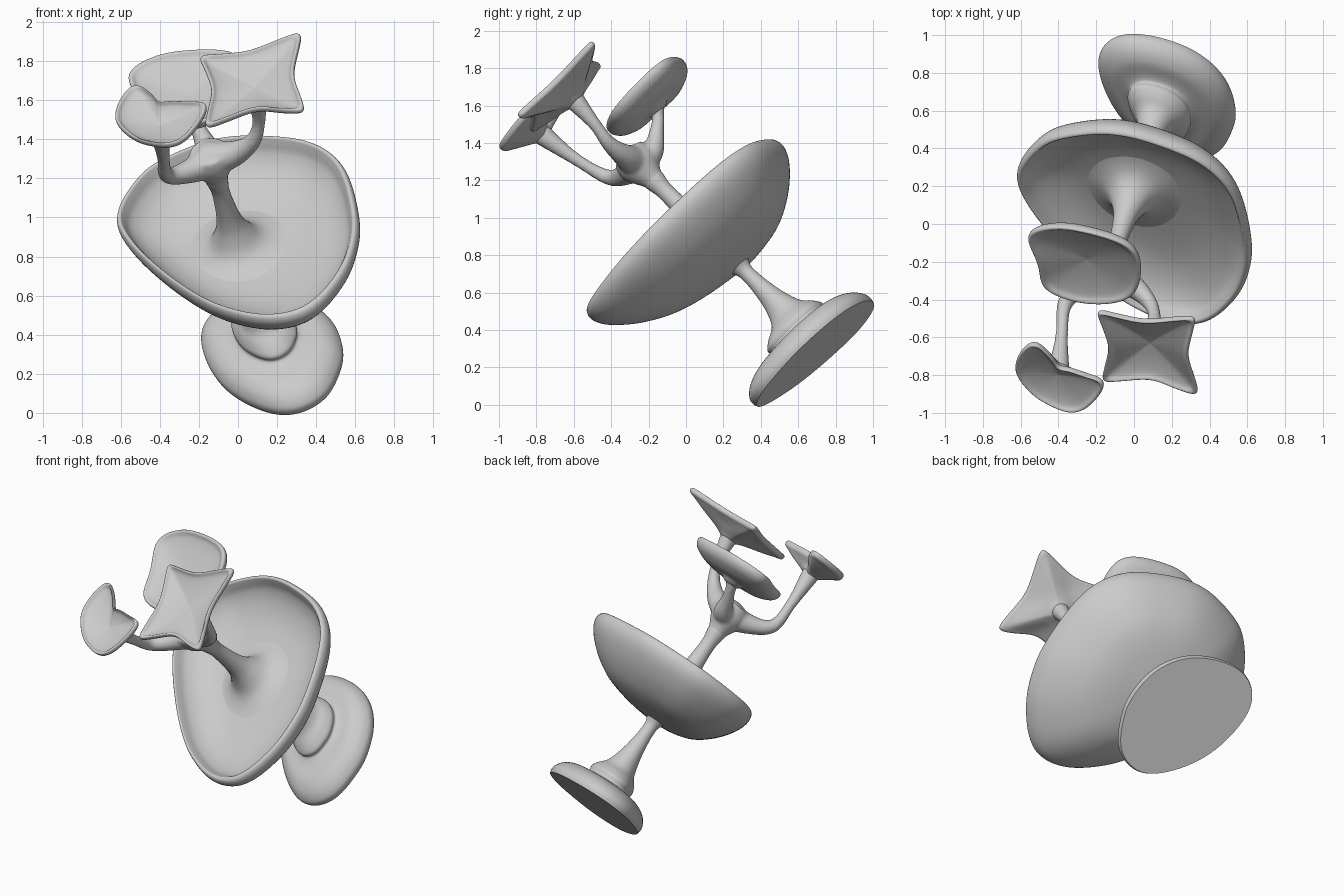
import bpy, bmesh, math
from mathutils import Vector, Matrix

if "Cube" in bpy.data.objects:
    bpy.data.objects.remove(bpy.data.objects["Cube"])

# Tilted frame shared by every part: the local z is the stem axis
AXIS = Vector((-0.21, -0.69, 0.69)).normalized()
SIDE = Vector((0.957, -0.29, 0)).normalized()
FRAME = Matrix((SIDE, AXIS.cross(SIDE), AXIS)).transposed().to_4x4()
FRAME.translation = (0.163, 0.727, 0.303)

grey = bpy.data.materials.new("soft_grey")
grey.diffuse_color = (0.6, 0.6, 0.6, 1)
grey.use_nodes = True
grey.node_tree.nodes["Principled BSDF"].inputs["Base Color"].default_value = grey.diffuse_color


def spline(points, steps, closed=False):
    """Catmull-Rom curve through the points."""
    pts = [Vector(p) for p in points]
    n = len(pts)
    out = []
    for i in range(n if closed else n - 1):
        q = [pts[j % n] if closed else pts[min(max(j, 0), n - 1)]
             for j in range(i - 1, i + 3)]
        for s in range(steps):
            t = s / steps
            out.append(0.5 * (2 * q[1] + (q[2] - q[0]) * t
                       + (2 * q[0] - 5 * q[1] + 4 * q[2] - q[3]) * t * t
                       + (3 * q[1] - q[0] - 3 * q[2] + q[3]) * t ** 3))
    if not closed:
        out.append(pts[-1])
    return out


def outline(polar, steps=8, relax=0):
    """Closed rounded outline from (angle in degrees, radius)."""
    pts = spline([(r * math.cos(math.radians(a)), r * math.sin(math.radians(a)))
                  for a, r in polar], steps, True)
    for _ in range(relax):
        pts = [(pts[i - 1] + pts[i] * 2 + pts[(i + 1) % len(pts)]) / 4
               for i in range(len(pts))]
    return pts


def finish(name, bm, angle=50):
    bmesh.ops.recalc_face_normals(bm, faces=bm.faces)
    me = bpy.data.meshes.new(name)
    bm.to_mesh(me)
    bm.free()
    me.materials.append(grey)
    ob = bpy.data.objects.new(name, me)
    bpy.context.collection.objects.link(ob)
    ob.matrix_world = FRAME
    bpy.ops.object.select_all(action='DESELECT')
    ob.select_set(True)
    bpy.context.view_layer.objects.active = ob
    bpy.ops.object.shade_smooth_by_angle(angle=math.radians(angle))
    return ob


def bridge(bm, rings):
    vs = [[bm.verts.new(p) for p in ring] for ring in rings]
    n = len(vs[0])
    for a, b in zip(vs, vs[1:]):
        for i in range(n):
            j = (i + 1) % n
            bm.faces.new((a[i], a[j], b[j], b[i]))
    bm.faces.new(vs[0][::-1])
    bm.faces.new(vs[-1])


def loft(name, shape, profile, centre=(0, 0, 0), steps=4):
    """Scale an outline along (scale, height, roundness): 1 = pure circle."""
    mean = sum(p.length for p in shape) / len(shape)
    c = Vector(centre)
    rings = []
    for f, w, k in spline(profile, steps):
        f = max(f, 0.004)
        ring = [(p * (1 - k) + p.normalized() * mean * k) * f for p in shape]
        rings.append([c + Vector((p.x, p.y, w)) for p in ring])
    bm = bmesh.new()
    bridge(bm, rings)
    return finish(name, bm)


def tube(bm, path, radii, sides=20):
    """Tapered pipe along a smooth path."""
    pts = spline([(*p, r) for p, r in zip(path, radii)], 8)
    rings = []
    for i, p in enumerate(pts):
        d = pts[min(i + 1, len(pts) - 1)].xyz - pts[max(i - 1, 0)].xyz
        rot = Vector((0, 0, 1)).rotation_difference(d)
        rings.append([p.xyz + rot @ Vector((p.w * math.cos(a), p.w * math.sin(a), 0))
                      for a in (math.tau * k / sides for k in range(sides))])
    bridge(bm, rings)


# Foot with raised boss and lower stem
foot = outline([(0, .40), (36, .365), (78, .36), (122, .405), (147, .425), (172, .385),
                (228, .325), (275, .415), (297, .50), (319, .50), (342, .43)], 8, 16)
loft("foot_and_lower_stem", foot, [
    (.985, 0, 0), (1, .025, 0), (.985, .055, 0), (.9, .095, 0), (.75, .125, 0),
    (.55, .135, 0), (.455, .15, 0), (.46, .185, 0), (.38, .225, .2), (.26, .27, .6),
    (.175, .36, .9), (.127, .46, 1), (.105, .55, 1), (.12, .61, 1), (.22, .67, 1)])

# Large bowl with full belly and rolled rim
bowl = outline([(4, .68), (36, .665), (58, .655), (78, .62), (107, .63), (134, .635),
                (150, .645), (175, .63), (196, .54), (231, .476), (266, .57),
                (285, .69), (299, .80), (313, .85), (332, .785), (348, .725)], 8, 12)
loft("large_bowl", bowl, [
    (0, .625, 0), (.07, .63, 0), (.22, .64, 0), (.42, .66, 0), (.6, .695, 0),
    (.76, .755, 0), (.88, .82, 0), (.965, .885, 0), (1, .94, 0), (.99, .98, 0),
    (.96, .99, 0), (.935, .965, 0), (.89, .915, 0), (.78, .86, 0), (.6, .815, 0),
    (.35, .795, 0), (0, .79, 0)])

# Upper stem flaring out of the bowl floor
round_shape = outline([(a, 1) for a in range(0, 360, 45)], 4)
loft("upper_stem", round_shape, [
    (.34, .785, 0), (.22, .805, 0), (.14, .845, 0), (.09, .92, 0), (.064, 1.0, 0),
    (.05, 1.12, 0), (.047, 1.22, 0), (.06, 1.3, 0), (.06, 1.38, 0)])

# Three arms melting together in a hub
bm = bmesh.new()
tube(bm, [(.02, .02, 1.43), (-.08, -.09, 1.45), (-.17, -.2, 1.53), (-.14, -.25, 1.72),
          (-.1, -.28, 1.955)], [.1, .065, .042, .034, .06])
tube(bm, [(-.02, 0, 1.43), (.14, .01, 1.475), (.25, .02, 1.56), (.3, .05, 1.68),
          (.32, .07, 1.865)], [.1, .065, .042, .035, .06])
tube(bm, [(0, -.02, 1.43), (-.04, .09, 1.42), (-.09, .17, 1.48), (-.125, .24, 1.55),
          (-.13, .27, 1.61)], [.1, .065, .042, .035, .06])
tube(bm, [(0, 0, 1.2), (0, 0, 1.3), (0, 0, 1.41), (0, 0, 1.5)], [.044, .06, .11, .1])
arms = finish("branching_arms", bm, 180)
remesh = arms.modifiers.new("blend", 'REMESH')
remesh.mode = 'VOXEL'
remesh.voxel_size = .01
remesh.use_smooth_shade = True
melt = arms.modifiers.new("melt", 'SMOOTH')
melt.iterations = 16
melt.factor = .5


# Three small dishes with rolled rims
def dish(name, shape, centre, edge):
    """edge = thickness of the rim below its widest line."""
    loft(name, shape, [
        (0, -.115, 1), (.14, -.11, 1), (.3, -.085, .5), (.6, -.03 - edge, 0),
        (.86, -edge, 0), (.97, -.4 * edge, 0), (1, .008, 0), (.98, .023, 0),
        (.93, .022, 0), (.85, .005, 0), (.65, -.012, 0), (.35, -.028, 0),
        (0, -.04, 0)], centre)


bean = outline([(20, .275), (37, .185), (65, .13), (95, .11), (109, .175), (125, .295),
                (150, .26), (180, .225), (207, .185), (235, .17), (262, .175),
                (300, .225), (331, .235)], 8, 10)
dish("bean_dish", bean, (-.1, -.28, 2.02), .022)

star_points = []
for a, r in ((-34, .38), (61, .38), (152, .355), (241, .37)):
    star_points += [(a - 12, .8 * r), (a, r), (a + 12, .8 * r), (a + 46, .215)]
dish("star_dish", outline(star_points, 8, 6), (.32, .07, 1.935), .02)

shell = outline([(15, .307), (51, .335), (100, .275), (135, .32), (164, .36), (199, .25),
                 (235, .31), (273, .28), (310, .285), (340, .312)], 8, 12)
dish("back_dish", shell, (-.13, .265, 1.67), .05)
